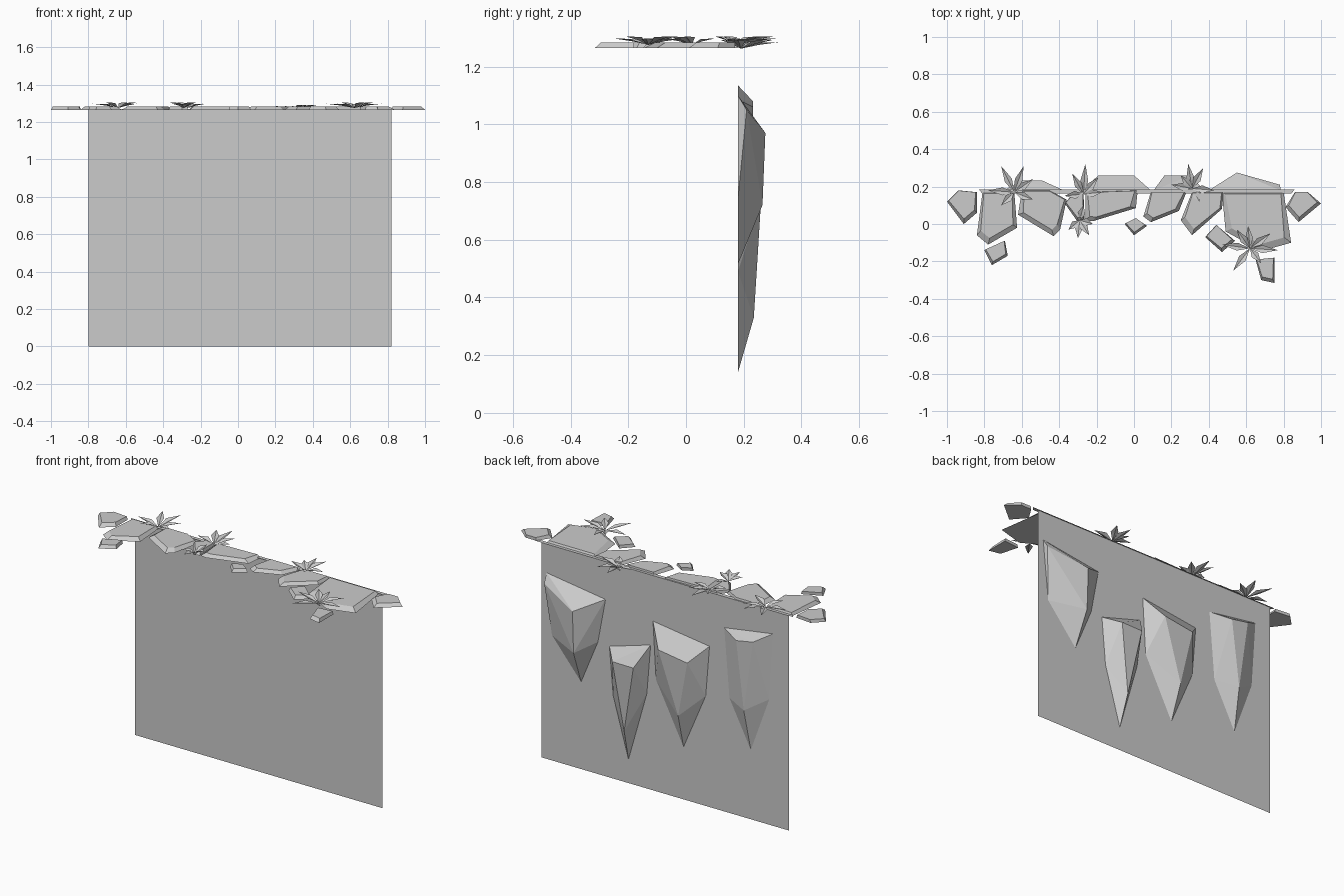
import bpy, bmesh
from mathutils import Vector

if "Cube" in bpy.data.objects:
    bpy.data.objects.remove(bpy.data.objects["Cube"])

WALL_Y = 0.18


def finish(name, bm):
    me = bpy.data.meshes.new(name)
    bm.to_mesh(me)
    bm.free()
    ob = bpy.data.objects.new(name, me)
    bpy.context.collection.objects.link(ob)
    return ob


def quad(name, pts):
    bm = bmesh.new()
    bm.faces.new([bm.verts.new(p) for p in pts])
    return finish(name, bm)


def wall_rock(name, pts):
    # faceted tapering chunk wrapped around a few corner points
    bm = bmesh.new()
    for p in pts:
        bm.verts.new(p)
    r = bmesh.ops.convex_hull(bm, input=bm.verts[:])
    junk = set(r["geom_interior"]) | set(r["geom_unused"])
    bmesh.ops.delete(bm, geom=[g for g in junk if isinstance(g, bmesh.types.BMVert)], context='VERTS')
    bmesh.ops.dissolve_limit(bm, angle_limit=0.03, verts=bm.verts[:], edges=bm.edges[:])
    return finish(name, bm)


def slab(name, outline, z0=1.265, z1=1.283):
    # flat stone: outline at the bottom, smaller face on top
    c = sum((Vector(p) for p in outline), Vector((0, 0))) / len(outline)
    bm = bmesh.new()
    low = [bm.verts.new((x, y, z0)) for x, y in outline]
    top = []
    for x, y in outline:
        k = 0.80 if y < c.y else 0.90
        top.append(bm.verts.new((c.x + (x - c.x) * k, c.y + (y - c.y) * k + 0.006, z1)))
    bm.faces.new(low)
    bm.faces.new(top)
    n = len(low)
    for i in range(n):
        j = (i + 1) % n
        bm.faces.new((low[i], low[j], top[j], top[i]))
    bmesh.ops.recalc_face_normals(bm, faces=bm.faces[:])
    return finish(name, bm)


def tuft(name, base, tips, z=1.275, rise=0.03):
    # folded, arching blades fanning from one root
    bm = bmesh.new()
    b = Vector(base)
    for i, t in enumerate(tips):
        d = Vector(t) - b
        side = Vector((-d.y, d.x)).normalized() * 0.021
        m = b + d * 0.45
        h = rise * (0.75 + 0.25 * (i % 2))
        root = bm.verts.new((b.x, b.y, z))
        mid = bm.verts.new((m.x, m.y, z + h * 0.55))
        tip = bm.verts.new((t[0], t[1], z + h))
        for s in (side, -side):
            e = bm.verts.new((m.x + s.x, m.y + s.y, z + h * 0.9))
            bm.faces.new((root, e, mid))
            bm.faces.new((mid, e, tip))
    bmesh.ops.recalc_face_normals(bm, faces=bm.faces[:])
    return finish(name, bm)


# cliff face and the narrow lip along its top
quad("cliff_wall", [(-.80, WALL_Y, 0), (.82, WALL_Y, 0), (.82, WALL_Y, 1.27), (-.80, WALL_Y, 1.27)])
quad("cliff_lip", [(-.81, .162, 1.272), (.84, .162, 1.272), (.86, .185, 1.272), (-.83, .185, 1.272)])

# chunks jutting from the back of the wall
Y = WALL_Y
wall_rock("wall_rock_1", [(.785, Y, 1.10), (.40, Y, 1.045), (.55, .275, .97), (.78, .21, 1.05),
                          (.75, Y, .74), (.55, .265, .72), (.45, Y, .78), (.56, Y, .515)])
wall_rock("wall_rock_2", [(.375, Y, .775), (.105, Y, .855), (.163, .26, .733), (.30, .26, .735),
                          (.35, Y, .49), (.24, .235, .33), (.13, Y, .56), (.25, Y, .14)])
wall_rock("wall_rock_3", [(.09, Y, 1.0), (-.28, Y, .95), (-.19, .26, .857), (0, .26, .885),
                          (.07, Y, .66), (-.12, .245, .52), (-.255, Y, .65), (-.11, Y, .31)])
wall_rock("wall_rock_4", [(-.376, Y, 1.086), (-.696, Y, 1.135), (-.49, .232, 1.06), (-.60, .232, 1.08),
                          (-.41, Y, .68), (-.54, .232, .66), (-.67, Y, .74), (-.55, Y, .41)])

# flat stones along the top edge
slabs = [
    [(-1.0, .12), (-.94, .18), (-.84, .17), (-.84, .06), (-.91, .0)],
    [(-.84, -.06), (-.81, .17), (-.64, .17), (-.625, -.02), (-.78, -.11)],
    [(-.62, .05), (-.60, .18), (-.45, .18), (-.36, .13), (-.395, -.03), (-.43, -.065)],
    [(-.37, .11), (-.32, .17), (-.27, .17), (-.265, .02), (-.30, .01)],
    [(-.26, .02), (-.26, .17), (.02, .18), (.01, .085), (-.22, .015)],
    [(.05, .04), (.09, .17), (.28, .17), (.24, .07), (.09, .01)],
    [(.25, .02), (.31, .17), (.48, .17), (.47, .08), (.31, -.06)],
    [(.47, .17), (.80, .17), (.84, -.10), (.68, -.145), (.49, -.04)],
    [(.81, .09), (.86, .17), (.93, .17), (1.0, .11), (.88, .01)],
    [(-.80, -.14), (-.69, -.09), (-.675, -.17), (-.76, -.22)],
    [(-.05, .0), (.01, .03), (.07, -.01), (.0, -.06)],
    [(.38, -.07), (.44, -.005), (.54, -.09), (.47, -.15)],
    [(.65, -.19), (.75, -.18), (.75, -.315), (.68, -.30)],
]
for i, o in enumerate(slabs):
    slab(f"edge_stone_{i + 1}", o)

# grass tufts
tuft("grass_tuft_1", (-.64, .17), [(-.71, .31), (-.59, .31), (-.78, .18), (-.71, .10), (-.54, .24), (-.54, .13)])
tuft("grass_tuft_2", (-.27, .16), [(-.26, .32), (-.33, .27), (-.19, .25), (-.37, .15), (-.17, .17)])
tuft("grass_tuft_3", (-.29, .02), [(-.30, -.075), (-.24, -.06), (-.35, -.03), (-.22, .0), (-.27, .10)])
tuft("grass_tuft_4", (.31, .19), [(.29, .32), (.37, .30), (.20, .21), (.43, .18), (.25, .26), (.35, .12)], 1.262)
tuft("grass_tuft_5", (.62, -.13), [(.47, -.11), (.55, -.03), (.61, -.01), (.73, -.05), (.77, -.14), (.68, -.21), (.53, -.25)])
